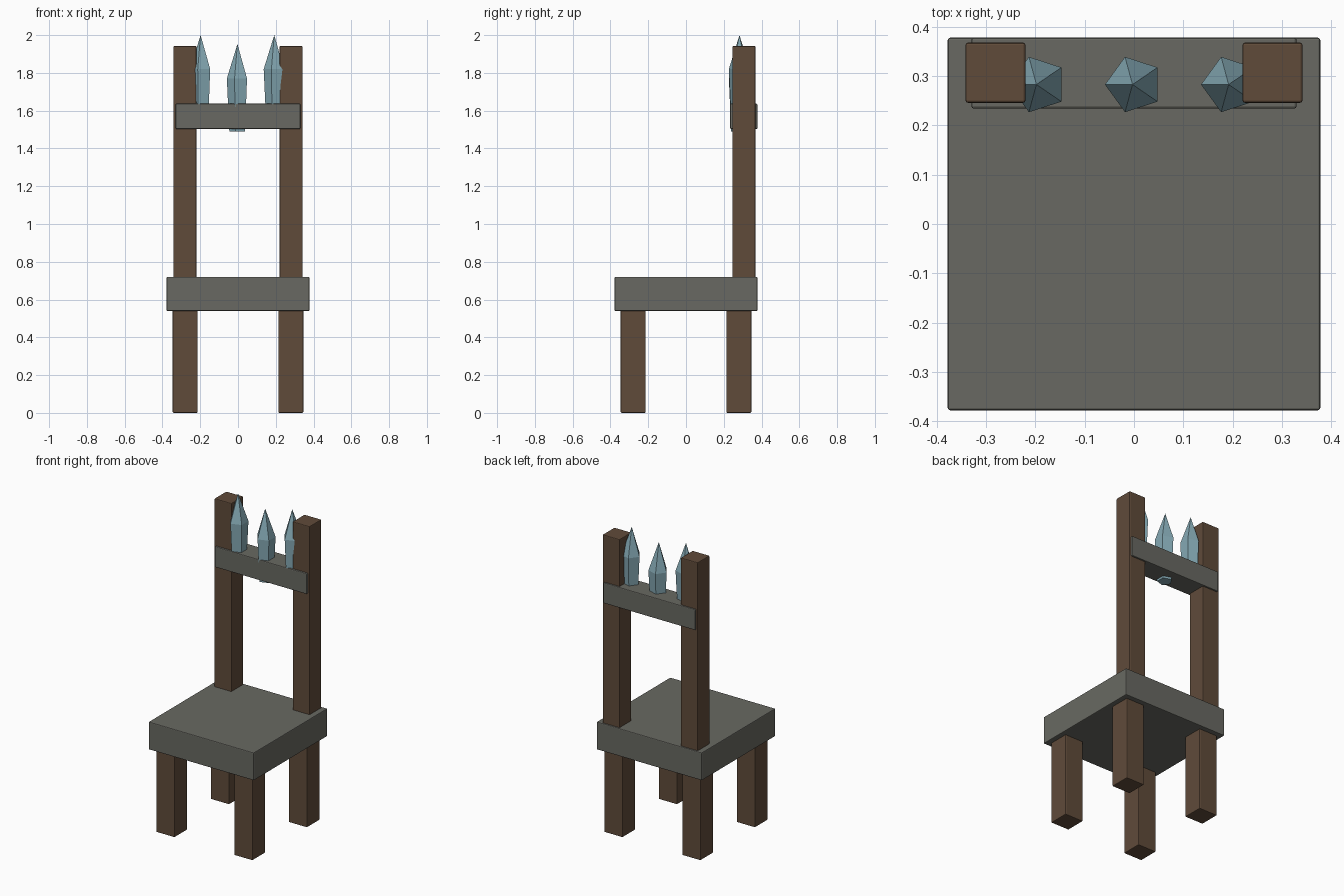
import bpy, bmesh, math

if "Cube" in bpy.data.objects:
    bpy.data.objects.remove(bpy.data.objects["Cube"])


def material(name, rgb):
    m = bpy.data.materials.new(name)
    m.diffuse_color = (*rgb, 1)
    m.use_nodes = True
    m.node_tree.nodes["Principled BSDF"].inputs["Base Color"].default_value = m.diffuse_color
    return m


WOOD = material("dark wood", (0.117, 0.070, 0.042))
STONE = material("grey stone", (0.140, 0.141, 0.122))
CRYSTAL = material("pale blue crystal", (0.235, 0.400, 0.460))


def finish(name, bm, mat):
    bmesh.ops.recalc_face_normals(bm, faces=bm.faces)
    mesh = bpy.data.meshes.new(name)
    bm.to_mesh(mesh)
    bm.free()
    mesh.materials.append(mat)
    ob = bpy.data.objects.new(name, mesh)
    bpy.context.collection.objects.link(ob)
    return ob


def block(name, lo, hi, mat, bevel=0.005):
    """Box between two corners with slightly softened edges."""
    bm = bmesh.new()
    bmesh.ops.create_cube(bm, size=1)
    for v in bm.verts:
        v.co = [(a + b) / 2 + c * (b - a) for a, b, c in zip(lo, hi, v.co)]
    ob = finish(name, bm, mat)
    mod = ob.modifiers.new("soft edges", 'BEVEL')
    mod.width = bevel
    mod.segments = 2


def crystal(name, x, y, base, shoulder, tip):
    """Five-sided shard: narrow foot, wide shoulder, pointed tip."""
    bm = bmesh.new()
    rings = []
    for r, z in ((0.046, base), (0.059, shoulder)):
        angles = [math.pi + i * math.tau / 5 for i in range(5)]
        rings.append([bm.verts.new((x + r * math.cos(a), y + r * math.sin(a), z))
                      for a in angles])
    apex = bm.verts.new((x - 0.003, y, tip))
    bm.faces.new(rings[0])
    for i in range(5):
        j = (i + 1) % 5
        bm.faces.new((rings[0][i], rings[0][j], rings[1][j], rings[1][i]))
        bm.faces.new((rings[1][i], rings[1][j], apex))
    finish(name, bm, CRYSTAL)


# Seat slab and top rail
block("seat", (-0.378, -0.378, 0.54), (0.378, 0.378, 0.72), STONE)
block("top_rail", (-0.33, 0.234, 1.503), (0.33, 0.378, 1.637), STONE)

# Legs and back posts
for side, sx in (("left", -1), ("right", 1)):
    for end, sy in (("front", -1), ("back", 1)):
        cx, cy, h = sx * 0.28, sy * 0.28, 0.066
        block(f"{end}_{side}_leg", (cx - h, cy - h, 0.005), (cx + h, cy + h, 0.545), WOOD)
    cx, cy, h = sx * 0.281, 0.307, 0.061
    block(f"{side}_back_post", (cx - h, cy - h, 0.71), (cx + h, cy + h, 1.942), WOOD)
for ob in bpy.data.objects:
    if ob.name.endswith("_leg"):
        for v in ob.data.vertices:
            if v.co.z < 0.1:
                v.co.z = 0.0

# Crystals standing in the rail
crystal("left_crystal", -0.195, 0.283, 1.54, 1.82, 2.0)
crystal("middle_crystal", 0.0, 0.283, 1.49, 1.77, 1.953)
crystal("right_crystal", 0.195, 0.283, 1.54, 1.82, 2.0)
